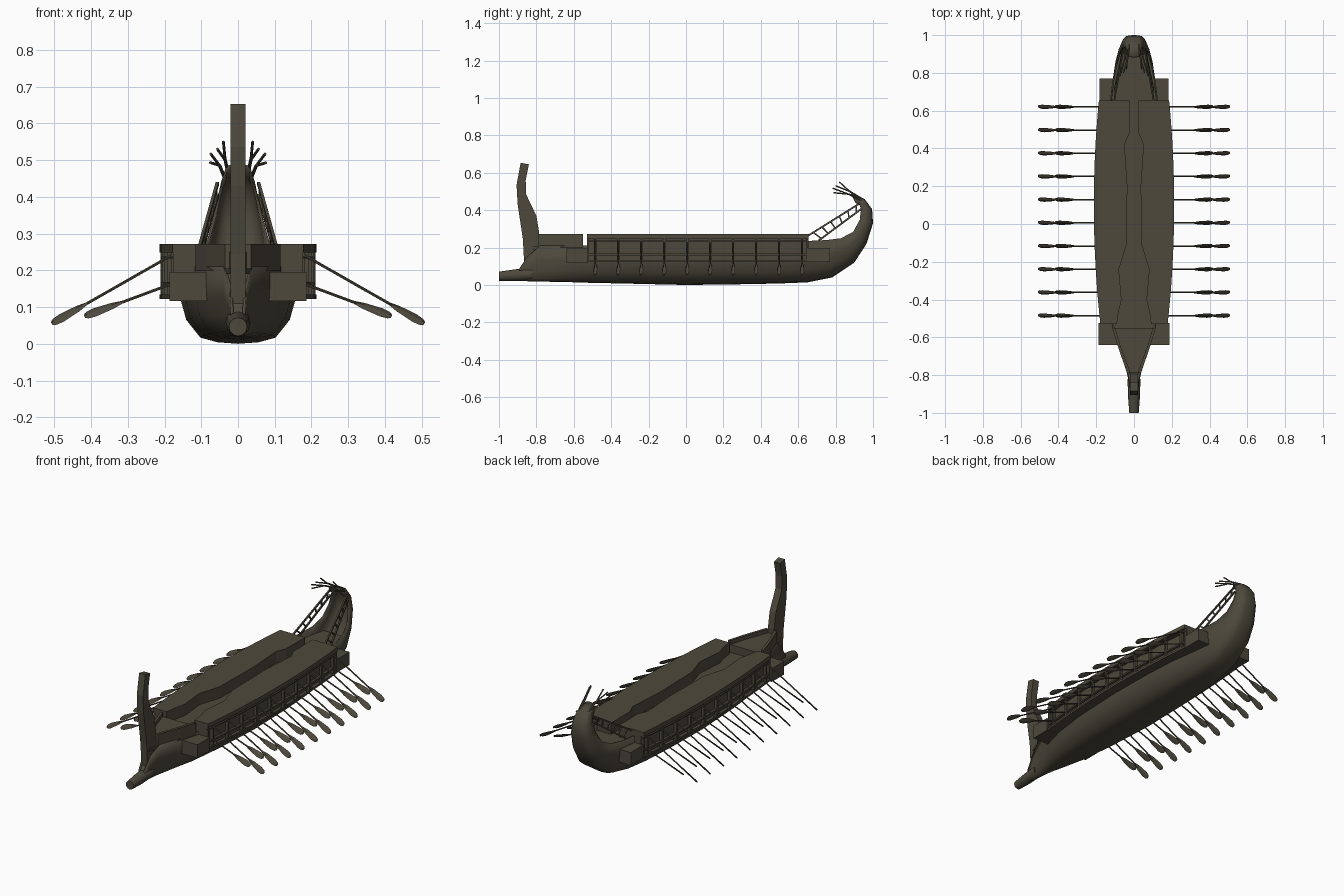
import bpy, bmesh, math
from mathutils import Vector as V

if "Cube" in bpy.data.objects:
    bpy.data.objects.remove(bpy.data.objects["Cube"])

wood = bpy.data.materials.new("dark_wood")
wood.diffuse_color = (0.075, 0.066, 0.046, 1)
wood.use_nodes = True
wood.node_tree.nodes["Principled BSDF"].inputs["Base Color"].default_value = wood.diffuse_color


def finish(name, bm, smooth=None):
    bmesh.ops.recalc_face_normals(bm, faces=bm.faces)
    me = bpy.data.meshes.new(name)
    bm.to_mesh(me)
    bm.free()
    me.materials.append(wood)
    ob = bpy.data.objects.new(name, me)
    bpy.context.collection.objects.link(ob)
    if smooth:
        bpy.ops.object.select_all(action='DESELECT')
        bpy.context.view_layer.objects.active = ob
        ob.select_set(True)
        bpy.ops.object.shade_smooth_by_angle(angle=math.radians(smooth))
    return ob


def loft(bm, rings, closed=True, caps=True):
    vs = [[bm.verts.new(p) for p in r] for r in rings]
    n = len(vs[0])
    for a, b in zip(vs, vs[1:]):
        for i in range(n if closed else n - 1):
            j = (i + 1) % n
            bm.faces.new((a[i], a[j], b[j], b[i]))
    if caps:
        bm.faces.new(vs[0])
        bm.faces.new(vs[-1])


def slab(bm, stations, z0, z1):
    """Mirrored pair of slabs; stations are (y, inner x, outer x)."""
    for s in (1, -1):
        loft(bm, [[(s * a, y, z0), (s * b, y, z0), (s * b, y, z1), (s * a, y, z1)]
                  for y, a, b in stations])


def rod(bm, a, b, r, n=6):
    a, b = V(a), V(b)
    d = (b - a).normalized()
    u = d.orthogonal().normalized()
    w = d.cross(u)
    ang = [2 * math.pi * i / n for i in range(n)]
    loft(bm, [[p + (u * math.cos(t) + w * math.sin(t)) * r for t in ang] for p in (a, b)])


# hull shell: keel y, keel z, rim y, rim z, half width
stations = [(-.90, .022, -.89, .09, .02), (-.85, .02, -.85, .15, .024),
            (-.78, .018, -.78, .21, .04), (-.65, .016, -.65, .21, .085),
            (-.53, .012, -.53, .21, .117), (-.30, .007, -.30, .21, .147),
            (0, .0, 0, .21, .16), (.30, .004, .30, .21, .157), (.50, .008, .50, .21, .145),
            (.65, .014, .65, .235, .127), (.78, .04, .75, .24, .115), (.90, .12, .83, .25, .10),
            (.965, .22, .895, .285, .083), (1.0, .33, .93, .35, .066),
            (.995, .405, .935, .40, .055), (.955, .46, .93, .425, .047),
            (.885, .49, .905, .44, .040)]
prof = [(0, 0), (.35, .02), (.64, .08), (.88, .31), (.98, .58), (1, 1)]
full = [(-a, t) for a, t in reversed(prof[1:])] + prof
bm = bmesh.new()
loft(bm, [[(f * w, yk + (ys - yk) * t, zk + (zs - zk) * t) for f, t in full]
          for yk, zk, ys, zs, w in stations], closed=False, caps=False)
hull = finish("hull", bm, 40)
mod = hull.modifiers.new("thickness", 'SOLIDIFY')
mod.thickness = .008
mod.offset = -1

# floor inside the hull, seen along the gangway and at the stern
bm = bmesh.new()
slab(bm, [(-.85, 0, .022), (-.78, 0, .036), (-.53, 0, .11), (0, 0, .155),
          (.65, 0, .12), (.80, 0, .10), (.90, 0, .075)], .19, .205)
finish("gangway_floor", bm)

# foredeck and bulwarks beside the bow post
bm = bmesh.new()
slab(bm, [(-.79, .018, .036), (-.65, .07, .085), (-.55, .10, .115)], .20, .272)
finish("bow_bulwark", bm)
bm = bmesh.new()
slab(bm, [(-.80, 0, .02), (-.65, 0, .075), (-.55, 0, .105)], .20, .25)
finish("foredeck", bm)


def edge(y):
    return .213 - .035 * ((y - .1) / .63) ** 2


def inner(y):
    pts = [(-.53, .09), (-.48, .085), (-.40, .066), (-.24, .08), (-.11, .04), (.2, .035),
           (.42, .05), (.48, .025), (.66, .025)]
    for (a, p), (b, q) in zip(pts, pts[1:]):
        if y <= b:
            return p + (q - p) * (y - a) / (b - a)
    return pts[-1][1]


ys = [-.53, -.48, -.40, -.32, -.24, -.11, .0, .1, .2, .32, .42, .48, .56, .655]

# fighting deck with central gangway, and the rowing gallery below it
bm = bmesh.new()
slab(bm, [(y, inner(y), edge(y)) for y in ys], .248, .272)
finish("deck", bm)
bm = bmesh.new()
slab(bm, [(y, inner(y), edge(y) - .018) for y in ys], .195, .25)
slab(bm, [(y, .10, edge(y) - .018) for y in ys], .125, .20)
finish("gallery_wall", bm)
bm = bmesh.new()
for z0, z1, k in ((.122, .134, 0), (.158, .168, .004), (.232, .238, .004)):
    slab(bm, [(y, edge(y) - .02 if k else .10, edge(y) - k) for y in ys], z0, z1)
finish("gallery_rails", bm)

oar_ys = [-.485 + i * .1228 for i in range(10)]
bm = bmesh.new()
for y in [-.524] + oar_ys + [.649]:
    h = .006 if -.5 < y < .63 else .004
    slab(bm, [(y - h, edge(y) - .02, edge(y) - .002), (y + h, edge(y) - .02, edge(y) - .002)],
         .125, .25)
finish("gallery_posts", bm)

# outrigger end boxes
bm = bmesh.new()
slab(bm, [(-.64, .075, .187), (-.525, .08, .187)], .117, .195)
finish("outrigger_bow_box", bm)
bm = bmesh.new()
slab(bm, [(.65, .08, .182), (.77, .08, .182)], .122, .198)
finish("outrigger_stern_box", bm)

# bow post
side = [(-.90, .06), (-.865, .11), (-.872, .245), (-.90, .43), (-.906, .535), (-.884, .653),
        (-.84, .645), (-.857, .56), (-.855, .485), (-.80, .37), (-.785, .28), (-.79, .06)]
bm = bmesh.new()
loft(bm, [[(x, y, z) for y, z in side] for x in (-.02, .02)])
finish("bow_post", bm)

# ram
bm = bmesh.new()
loft(bm, [[(r * math.cos(i * math.pi / 6), y, z + r * math.sin(i * math.pi / 6))
           for i in range(12)]
          for y, z, r in ((-1, .046, .025), (-.91, .052, .032), (-.82, .06, .034))])
finish("ram", bm, 40)

# oars: two banks, blades feathered at 45 degrees
bm = bmesh.new()
blade = [(-.115, .004), (-.08, .012), (-.03, .0165), (-.008, .013), (0, .006)]
for y in oar_ys:
    for s in (1, -1):
        for a, b in (((.17, .247), (.507, .055)), ((.17, .167), (.418, .075))):
            p, q = V((s * a[0], y, a[1])), V((s * b[0], y, b[1]))
            d = (q - p).normalized()
            rod(bm, p, q + d * -.10, .004)
            up = V((0, -1, 0)).cross(d) * s
            if up.z < 0:
                up = -up
            n = (up + V((0, -1, 0))).normalized()
            w = d.cross(n)
            loft(bm, [[q + d * t + w * h, q + d * t + n * .004,
                       q + d * t - w * h, q + d * t - n * .004] for t, h in blade])
finish("oars", bm)

# stern ladders and branching ornament
bm = bmesh.new()
for s in (1, -1):
    lo = V((s * .103, .71, .238)), V((s * .056, .935, .405))
    hi = V((s * .105, .65, .262)), V((s * .056, .93, .437))
    for a, b in (lo, hi):
        rod(bm, a, b, .006, 4)
    for i in range(6):
        t = .06 + i * .165
        rod(bm, lo[0].lerp(lo[1], t), hi[0].lerp(hi[1], t + .05), .005, 4)
finish("stern_ladders", bm)
bm = bmesh.new()
for s in (1, -1):
    for root, fork, tips in (
            ((.026, .95, .455), (.035, .875, .50), ((.040, .82, .55), (.056, .80, .53))),
            ((.034, .95, .445), (.050, .870, .485), ((.074, .785, .517), (.076, .79, .493)))):
        pts = [V((s * x, y, z)) for x, y, z in (root, fork) + tips]
        rod(bm, pts[0], pts[1], .005, 5)
        for tip in pts[2:]:
            rod(bm, pts[1], tip, .004, 5)
finish("stern_ornament", bm)
